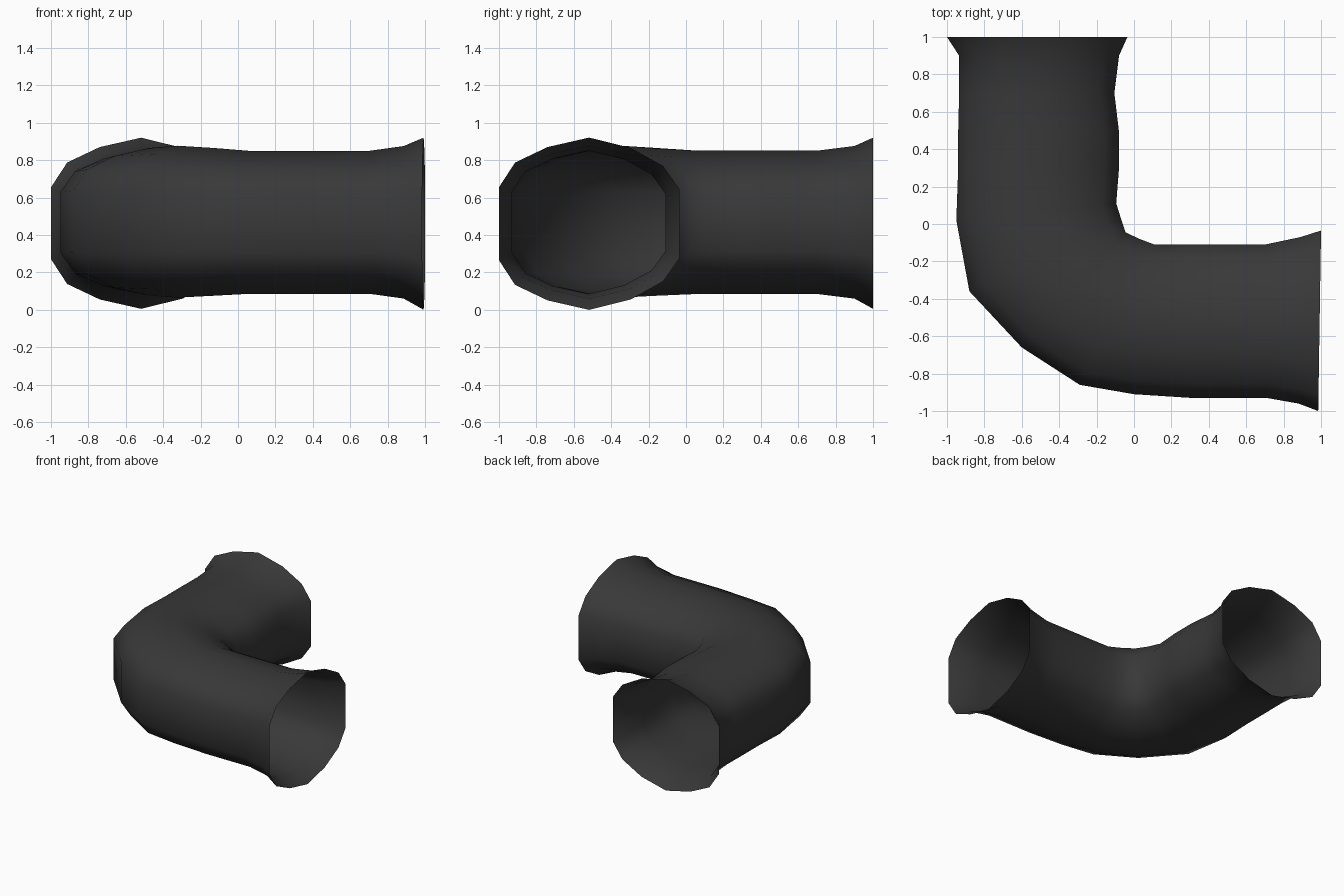
import bpy, bmesh

if "Cube" in bpy.data.objects:
    bpy.data.objects.remove(bpy.data.objects["Cube"])

# One flat colour
mat = bpy.data.materials.new("charcoal grey")
mat.diffuse_color = (0.04, 0.04, 0.04, 1)
mat.use_nodes = True
mat.node_tree.nodes["Principled BSDF"].inputs["Base Color"].default_value = mat.diffuse_color

# Half cross-section: (position from inner to outer wall, height -1..1)
half = [(0, .40), (.09, .67), (.27, .88), (.5, 1), (.73, .89), (.91, .71), (1, .42)]
section = half + [(t, -s) for t, s in reversed(half)]

# Rings along the elbow: inner x, y, outer x, y, bottom z, top z
rings = [
    (1.0, -.035, .985, -1.0, .0, .92),
    (.89, -.07, .88, -.96, .06, .875),
    (.70, -.11, .71, -.93, .085, .85),
    (.30, -.11, .31, -.93, .085, .85),
    (.11, -.11, 0, -.91, .085, .85),
    (.03, -.08, -.29, -.86, .075, .865),
    (-.045, -.045, -.60, -.66, .065, .877),
    (-.07, .03, -.88, -.36, .075, .865),
    (-.095, .11, -.95, .02, .085, .85),
    (-.08, .30, -.94, .30, .085, .85),
    (-.08, .49, -.94, .49, .085, .85),
    (-.105, .70, -.935, .70, .085, .85),
    (-.08, .90, -.935, .90, .06, .875),
    (-.035, 1.0, -1.0, 1.0, .005, .92),
]

# Open elbow pipe with flared mouths, lofted ring to ring
bm = bmesh.new()
loops = []
for ix, iy, ox, oy, z0, z1 in rings:
    mid, h = (z0 + z1) / 2, (z1 - z0) / 2
    loops.append([bm.verts.new((ix + (ox - ix) * t, iy + (oy - iy) * t, mid + h * s))
                  for t, s in section])
n = len(section)
for a, b in zip(loops, loops[1:]):
    for i in range(n):
        j = (i + 1) % n
        bm.faces.new((a[i], a[j], b[j], b[i])).smooth = True

# Make the walls face outwards
bm.normal_update()
probe = max(bm.faces, key=lambda f: f.calc_center_median().z)
if probe.normal.z < 0:
    bmesh.ops.reverse_faces(bm, faces=bm.faces[:])

mesh = bpy.data.meshes.new("elbow_pipe")
bm.to_mesh(mesh)
bm.free()
mesh.materials.append(mat)
pipe = bpy.data.objects.new("elbow_pipe", mesh)
bpy.context.collection.objects.link(pipe)
